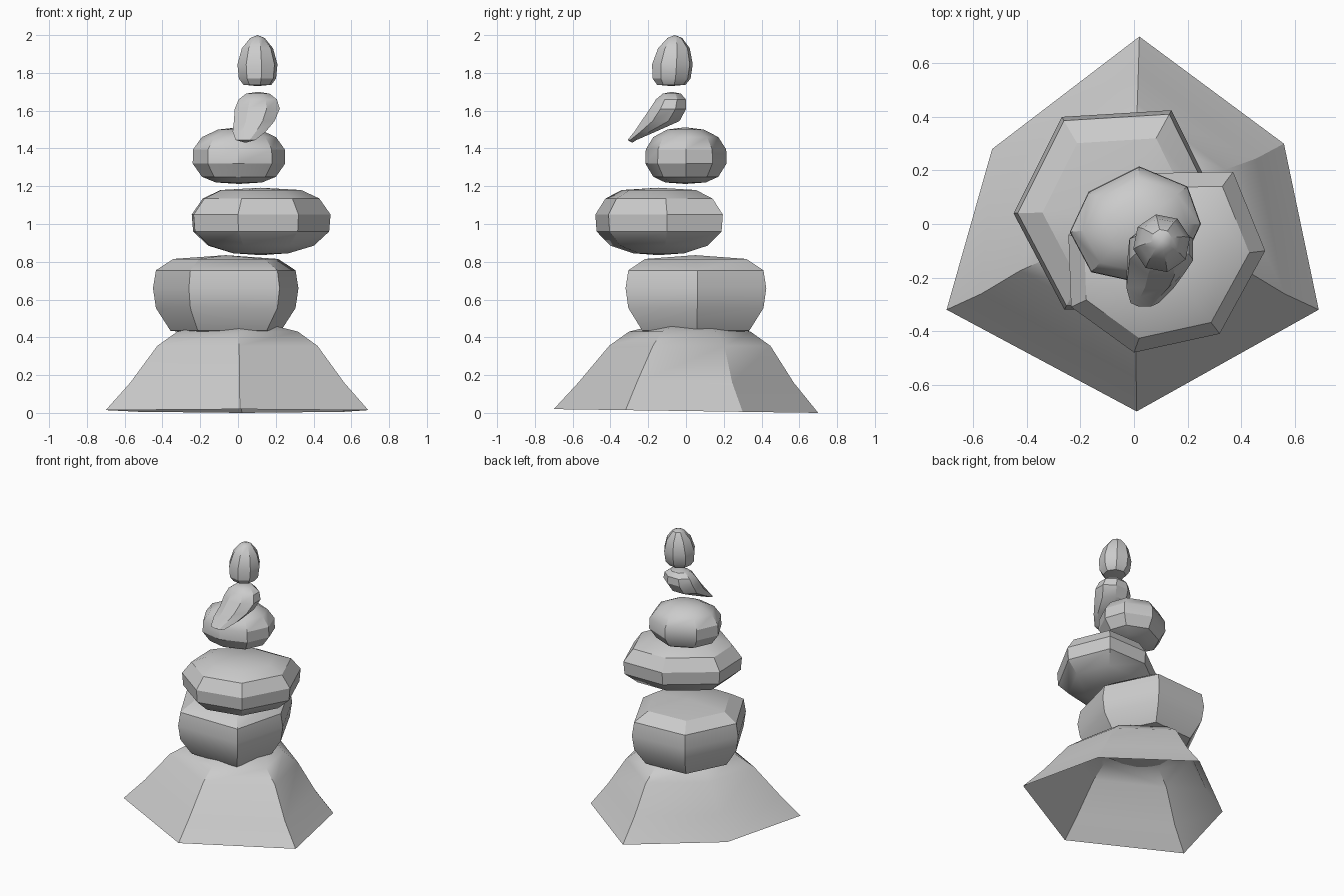
import bpy, bmesh, math


def ellipse(n, rx, ry, start=0.0):
    return [(rx * math.cos(start + math.tau * i / n),
             ry * math.sin(start + math.tau * i / n)) for i in range(n)]


def stone(name, outline, centre, rings, top, bottom=None):
    """Loft scaled outline rings (z, scale x, scale y, dx, dy) and close with poles."""
    bm = bmesh.new()
    loops = []
    for z, sx, sy, dx, dy in rings:
        loops.append([bm.verts.new((centre[0] + dx + x * sx,
                                    centre[1] + dy + y * sy, z))
                      for x, y in outline])
    n = len(outline)
    for a, b in zip(loops, loops[1:]):
        for i in range(n):
            j = (i + 1) % n
            bm.faces.new((a[i], a[j], b[j], b[i]))
    for loop, z, ring in ((loops[0], bottom, rings[0]), (loops[-1], top, rings[-1])):
        if z is None:
            continue
        pole = bm.verts.new((centre[0] + ring[3], centre[1] + ring[4], z))
        for i in range(n):
            bm.faces.new((loop[i], loop[(i + 1) % n], pole))
    if bottom is not None:
        bmesh.ops.recalc_face_normals(bm, faces=bm.faces)
    mesh = bpy.data.meshes.new(name)
    bm.to_mesh(mesh)
    bm.free()
    obj = bpy.data.objects.new(name, mesh)
    bpy.context.collection.objects.link(obj)
    bpy.ops.object.select_all(action='DESELECT')
    obj.select_set(True)
    bpy.context.view_layer.objects.active = obj
    bpy.ops.object.shade_smooth_by_angle(angle=math.radians(30))
    return obj


def even(rings):
    return [(z, s, s, dx, dy) for z, s, dx, dy in rings]


def around(points, c):
    return [(x - c[0], y - c[1]) for x, y in points]


# Hollow base mound, open underneath, back edge slightly lower
base = stone("base_mound",
             [(0.69, -0.32), (0.56, 0.30), (0.02, 0.70),
              (-0.53, 0.28), (-0.70, -0.32), (0.01, -0.70)], (0, 0),
             even([(0.02, 1, 0, 0), (0.16, 0.815, 0, 0), (0.355, 0.61, 0, 0.02),
                   (0.43, 0.46, 0, 0.02), (0.46, 0.29, 0, 0.02)]), 0.465)
for v in base.data.vertices:
    if v.co.z < 0.03:
        v.co.z = 0.01 - 0.0143 * v.co.y

# Large lower stone
c = (-0.065, 0.05)
stone("lower_stone",
      around([(0.32, 0.06), (0.14, 0.425), (-0.27, 0.40),
              (-0.45, 0.04), (-0.26, -0.32), (0.22, -0.32)], c), c,
      even([(0.435, 0.76, 0, 0), (0.555, 0.96, 0, 0), (0.66, 1, 0, 0),
            (0.755, 0.96, 0, 0), (0.815, 0.72, 0, 0)]), 0.835, 0.40)

# Wide middle stone
c = (0.12, -0.145)
stone("middle_stone",
      around([(0.49, -0.10), (0.37, 0.195), (0.06, 0.19), (-0.245, -0.04),
              (-0.235, -0.31), (0.0, -0.48), (0.32, -0.41)], c), c,
      even([(0.845, 0.40, 0, 0), (0.885, 0.76, 0, 0), (0.96, 0.98, 0, 0),
            (1.05, 1, 0, 0), (1.135, 0.84, 0, 0), (1.18, 0.58, 0, 0)]), 1.192, 0.835)

# Upper stone
c = (0.005, -0.005)
stone("upper_stone",
      around([(0.25, 0.0), (0.20, 0.14), (0.02, 0.215), (-0.17, 0.12),
              (-0.24, -0.03), (-0.16, -0.18), (0.0, -0.215), (0.18, -0.15)], c), c,
      even([(1.22, 0.5, 0, 0), (1.25, 0.8, 0, 0), (1.32, 1, 0, 0),
            (1.395, 0.99, 0, 0), (1.46, 0.8, 0, 0), (1.50, 0.45, 0, 0)]), 1.512, 1.212)

# Slanted small stone with a tail hanging forward
stone("slanted_stone", ellipse(8, 1.04, 1.04, math.pi / 8), (0, 0),
      [(1.445, 0.055, 0.025, 0.04, -0.285), (1.49, 0.092, 0.06, 0.06, -0.215),
       (1.545, 0.112, 0.105, 0.086, -0.135), (1.61, 0.124, 0.10, 0.102, -0.095),
       (1.66, 0.105, 0.082, 0.105, -0.08), (1.69, 0.065, 0.05, 0.105, -0.075)],
      1.70, 1.43)

# Egg-shaped top stone
stone("top_stone", ellipse(8, 0.108, 0.110, 0.2), (0.103, -0.072),
      even([(1.737, 0.70, 0, -0.006), (1.77, 0.93, 0, -0.004), (1.845, 1, 0, 0),
            (1.93, 0.78, 0, 0.008), (1.985, 0.36, 0, 0.013)]), 2.0, 1.73)
